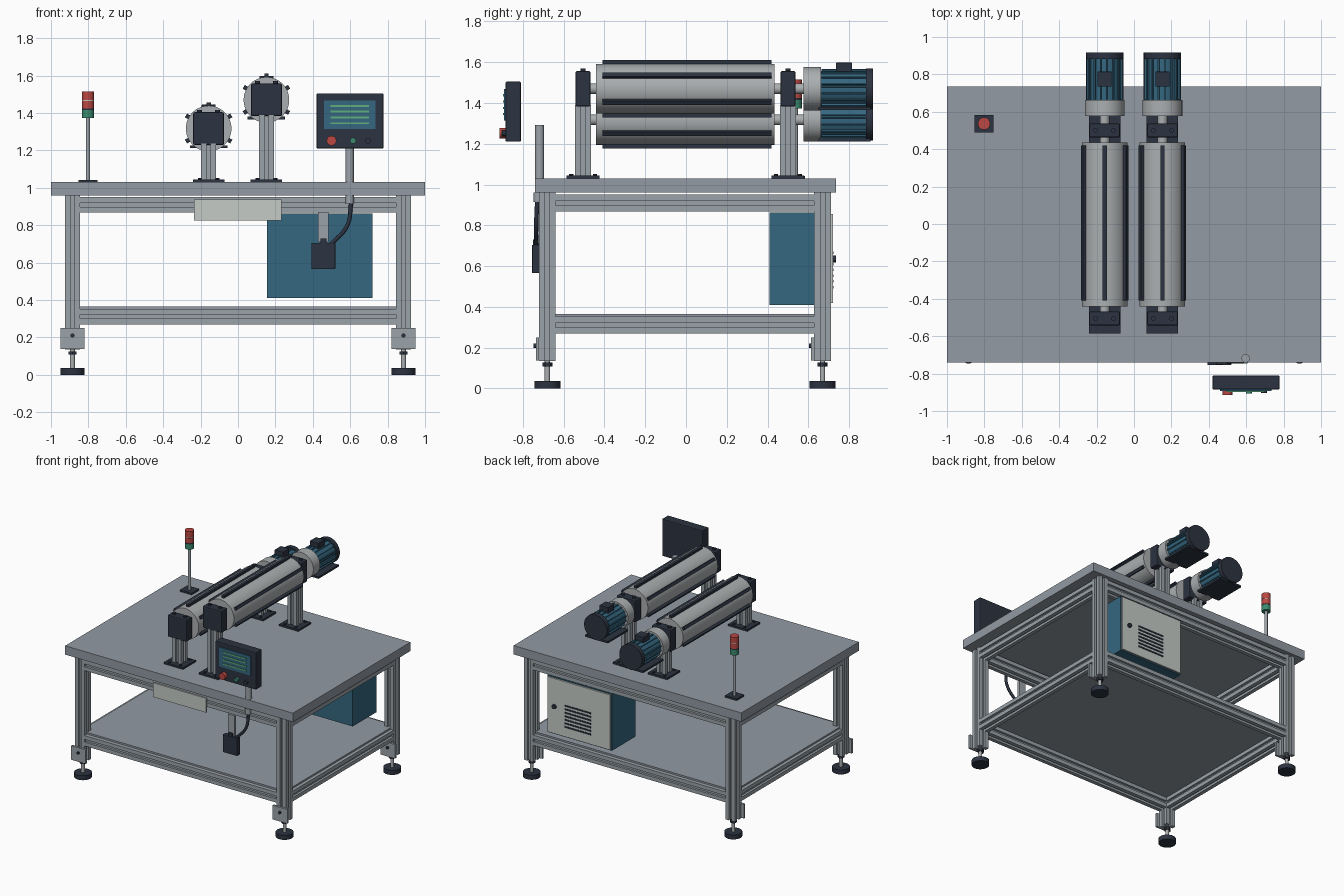
import bpy, bmesh, math
from mathutils import Matrix, Vector

if "Cube" in bpy.data.objects:
    bpy.data.objects.remove(bpy.data.objects["Cube"])


def material(name, r, g, b):
    m = bpy.data.materials.new(name)
    m.diffuse_color = (r, g, b, 1)
    m.use_nodes = True
    m.node_tree.nodes["Principled BSDF"].inputs["Base Color"].default_value = m.diffuse_color
    return m


PANEL = material("table grey", .29, .325, .37)
FRAME = material("aluminium", .33, .37, .40)
STEEL = material("light steel", .41, .43, .44)
DARK = material("dark slate", .025, .033, .052)
BLUE = material("machine blue", .035, .135, .215)
WHITE = material("off white", .56, .60, .57)
RED = material("signal red", .50, .065, .055)
GREEN = material("signal green", .045, .26, .16)
LINE = material("display green", .12, .42, .20)


def finish(bm, name, mat):
    bmesh.ops.recalc_face_normals(bm, faces=bm.faces)
    me = bpy.data.meshes.new(name)
    bm.to_mesh(me)
    bm.free()
    me.materials.append(mat)
    ob = bpy.data.objects.new(name, me)
    bpy.context.collection.objects.link(ob)
    return ob


def box(name, mat, x0, x1, y0, y1, z0, z1, bevel=0):
    bm = bmesh.new()
    bmesh.ops.create_cube(bm, size=1)
    for v in bm.verts:
        v.co = Vector(((x0 + x1) / 2 + v.co.x * (x1 - x0),
                       (y0 + y1) / 2 + v.co.y * (y1 - y0),
                       (z0 + z1) / 2 + v.co.z * (z1 - z0)))
    ob = finish(bm, name, mat)
    if bevel:
        b = ob.modifiers.new("bevel", 'BEVEL')
        b.width, b.segments = bevel, 2
    return ob


def cyl(name, mat, p0, p1, r, n=32):
    """Cylinder between two points, smooth sides and flat caps."""
    p0, p1 = Vector(p0), Vector(p1)
    d = p1 - p0
    bm = bmesh.new()
    bmesh.ops.create_cone(bm, cap_ends=True, segments=n, radius1=r, radius2=r,
                          depth=d.length)
    for f in bm.faces:
        f.smooth = n > 8 and len(f.verts) == 4
    rot = Vector((0, 0, 1)).rotation_difference(d).to_matrix().to_4x4()
    bm.transform(Matrix.Translation((p0 + p1) / 2) @ rot)
    return finish(bm, name, mat)


def slotted_bar(name, p0, p1, w=.082, slot=.011, depth=.018):
    """Square extrusion with a slot along each side."""
    p0, p1 = Vector(p0), Vector(p1)
    d, h = p1 - p0, w / 2
    side = [(-h, -h), (-slot, -h), (-slot, -h + depth), (slot, -h + depth), (slot, -h)]
    pts = []
    for k in range(4):
        c, s = [(1, 0), (0, 1), (-1, 0), (0, -1)][k]
        pts += [(x * c - y * s, x * s + y * c) for x, y in side]
    bm = bmesh.new()
    face = bm.faces.new([bm.verts.new((x, y, 0)) for x, y in pts])
    out = bmesh.ops.extrude_face_region(bm, geom=[face])
    for v in out["geom"]:
        if isinstance(v, bmesh.types.BMVert):
            v.co.z += d.length
    rot = Vector((0, 0, 1)).rotation_difference(d).to_matrix().to_4x4()
    bm.transform(Matrix.Translation(p0) @ rot)
    return finish(bm, name, FRAME)


def radial_bars(name, mat, cx, cz, y0, y1, r, w, h, angles):
    """Bars lying along y, spaced around a horizontal axis."""
    bm = bmesh.new()
    for a in angles:
        m = (Matrix.Translation((cx, (y0 + y1) / 2, cz)) @ Matrix.Rotation(-math.radians(a), 4, 'Y')
             @ Matrix.Translation((r, 0, 0)) @ Matrix.Diagonal((h, y1 - y0, w, 1)))
        bmesh.ops.create_cube(bm, size=1, matrix=m)
    return finish(bm, name, mat)


# Table top and lower shelf
box("table_top", PANEL, -1, 1, -.74, .735, .96, 1.03)
box("lower_shelf", PANEL, -.9, .9, -.69, .68, .35, .365)

# Frame legs, adjustable feet and foot brackets
LX, YF, YB = .885, -.68, .67
for x in (-LX, LX):
    for y in (YF, YB):
        slotted_bar("leg", (x, y, .135), (x, y, .96))
        cyl("foot_pad", DARK, (x, y, 0), (x, y, .036), .064)
        cyl("foot_rod", STEEL, (x, y, .03), (x, y, .15), .013, 16)
        cyl("foot_nut", DARK, (x, y, .108), (x, y, .126), .025, 6)
        box("foot_bracket", FRAME, x - .064, x + .064, y - .057, y - .04, .138, .25)
        cyl("bracket_bolt", DARK, (x, y - .067, .21), (x, y - .055, .21), .011, 12)

# Frame rails
for z in (.909, .311):
    for y in (YF, YB):
        slotted_bar("long_rail", (-LX + .04, y, z), (LX - .04, y, z))
    for x in (-LX, LX):
        slotted_bar("side_rail", (x, YF + .04, z), (x, YB - .04, z))

# Two roller units with supports, gearbox and motor
for cx, cz in ((-.157, 1.317), (.152, 1.47)):
    cyl("roller", STEEL, (cx, -.442, cz), (cx, .435, cz), .122, 48)
    radial_bars("roller_strips", DARK, cx, cz, -.41, .42, .127, .023, .026,
                range(30, 390, 60))
    cyl("roller_shaft", STEEL, (cx, -.5, cz), (cx, .6, cz), .026, 24)
    for y in (-.505, .5):
        box("support_base", DARK, cx - .084, cx + .084, y - .08, y + .08, 1.03, 1.044)
        slotted_bar("support_post", (cx, y, 1.044), (cx, y, cz - .08), .08)
        box("bearing_block", DARK, cx - .083, cx + .083, y - .037, y + .037,
            cz - .087, cz + .087, .008)
        for dx in (-.048, .048):
            cyl("block_bolt", DARK, (cx + dx, y, cz + .085), (cx + dx, y, cz + .1), .013, 12)
            for dy in (-.058, .058):
                cyl("base_bolt", DARK, (cx + dx, y + dy, 1.04), (cx + dx, y + dy, 1.052),
                    .01, 8)
    cyl("gearbox", STEEL, (cx, .577, cz), (cx, .662, cz), .106, 40)
    cyl("motor_body", BLUE, (cx, .66, cz), (cx, .885, cz), .088, 40)
    radial_bars("motor_fins", BLUE, cx, cz, .665, .882, .09, .007, .014, range(15, 375, 22))
    cyl("motor_cap", DARK, (cx, .882, cz), (cx, .918, cz), .1, 40)
    box("terminal_box", DARK, cx - .038, cx + .038, .735, .815, cz + .08, cz + .128, .004)
    box("motor_plate", DARK, cx - .1, cx + .1, .65, .905, cz - .105, cz - .09)

# Control panel with display and buttons
box("control_panel", DARK, .42, .778, -.885, -.81, 1.21, 1.505, .006)
box("display", BLUE, .46, .735, -.893, -.884, 1.315, 1.468)
for i in range(4):
    z = 1.438 - i * .031
    box("display_line", LINE, .495, .70, -.897, -.892, z - .005, z + .005)
for x, r, d, m in ((.50, .026, .03, RED), (.615, .016, .02, GREEN), (.695, .015, .018, DARK)):
    cyl("button", m, (x, -.885, 1.252), (x, -.885 - d, 1.252), r, 24)
cyl("panel_post", FRAME, (.597, -.718, .95), (.597, -.718, 1.292), .022, 24)
cyl("cable_gland", FRAME, (.597, -.725, .915), (.597, -.725, .96), .022, 16)

# Hanging control box with its cable
box("hanger_bar", FRAME, .427, .485, -.738, -.715, .71, .87)
box("hanging_box", DARK, .393, .52, -.755, -.715, .565, .705, .004)
box("box_connector", DARK, .44, .472, -.75, -.72, .70, .73)
curve = bpy.data.curves.new("cable", 'CURVE')
curve.dimensions = '3D'
curve.bevel_depth, curve.bevel_resolution = .011, 3
sp = curve.splines.new('BEZIER')
sp.bezier_points.add(2)
for bp, co in zip(sp.bezier_points, ((.605, -.73, .92), (.585, -.735, .80), (.495, -.735, .695))):
    bp.co = co
    bp.handle_left_type = bp.handle_right_type = 'AUTO'
curve.materials.append(DARK)
bpy.context.collection.objects.link(bpy.data.objects.new("cable", curve))

# Blank plate on the front rail
box("front_plate", WHITE, -.235, .232, -.731, -.72, .825, .938)

# Electrical cabinet with vented rear door
box("cabinet", BLUE, .155, .72, .41, .708, .41, .863)
box("cabinet_door", WHITE, .163, .712, .706, .72, .418, .855)
for i in range(7):
    z = .665 - i * .028
    box("vent_slot", DARK, .33, .56, .719, .724, z - .006, z + .006)
cyl("door_lock", DARK, (.65, .718, .635), (.65, .735, .635), .017, 16)

# Signal tower
tx, ty = -.802, .537
box("tower_base", DARK, tx - .052, tx + .052, ty - .047, ty + .047, 1.03, 1.043)
cyl("tower_pole", FRAME, (tx, ty, 1.04), (tx, ty, 1.375), .012, 16)
for name, m, z0, z1, r in (("green_lamp", GREEN, 1.372, 1.416, .033),
                           ("lower_spacer", DARK, 1.416, 1.424, .031),
                           ("lower_red_lamp", RED, 1.424, 1.463, .033),
                           ("upper_spacer", WHITE, 1.463, 1.469, .031),
                           ("upper_red_lamp", RED, 1.469, 1.516, .033)):
    cyl(name, m, (tx, ty, z0), (tx, ty, z1), r, 24)
